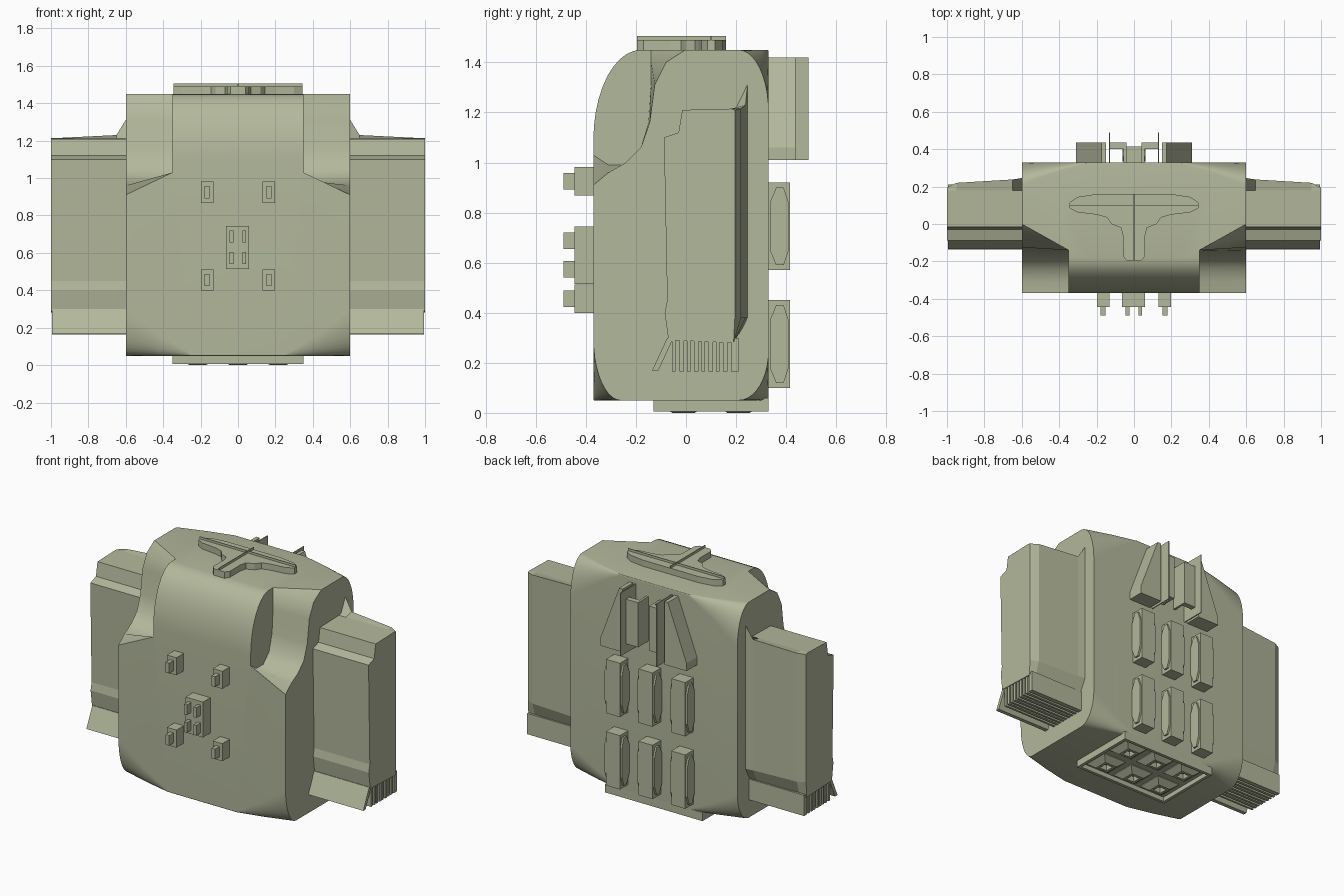
import bpy, bmesh, math
from mathutils import Vector

cube = bpy.data.objects.get("Cube")
if cube:
    bpy.data.objects.remove(cube, do_unlink=True)

olive = bpy.data.materials.new("pale_olive")
olive.use_nodes = True
COLOR = (0.45, 0.48, 0.33, 1)
olive.diffuse_color = COLOR
olive.node_tree.nodes["Principled BSDF"].inputs["Base Color"].default_value = COLOR


def loft(name, sections, axis="x"):
    """Skin a list of (position, outline) sections along an axis and cap the ends."""
    place = {"x": lambda d, a, b: (d, a, b),
             "y": lambda d, a, b: (a, d, b),
             "z": lambda d, a, b: (a, b, d)}[axis]
    bm = bmesh.new()
    rings = [[bm.verts.new(place(d, a, b)) for a, b in pts] for d, pts in sections]
    for r0, r1 in zip(rings, rings[1:]):
        for i in range(len(r0)):
            j = (i + 1) % len(r0)
            bm.faces.new((r0[i], r0[j], r1[j], r1[i]))
    bm.faces.new(rings[0])
    bm.faces.new(rings[-1])
    bmesh.ops.recalc_face_normals(bm, faces=bm.faces)
    mesh = bpy.data.meshes.new(name)
    bm.to_mesh(mesh)
    bm.free()
    mesh.materials.append(olive)
    obj = bpy.data.objects.new(name, mesh)
    bpy.context.collection.objects.link(obj)
    return obj


def rect(a0, a1, b0, b1):
    return [(a0, b0), (a1, b0), (a1, b1), (a0, b1)]


def box(name, x0, x1, y0, y1, z0, z1):
    return loft(name, [(z0, rect(x0, x1, y0, y1)), (z1, rect(x0, x1, y0, y1))], "z")


def smooth(obj, angle=30):
    bpy.ops.object.select_all(action="DESELECT")
    obj.select_set(True)
    bpy.context.view_layer.objects.active = obj
    bpy.ops.object.shade_smooth_by_angle(angle=math.radians(angle))


# Body: squarer in the middle, with corners rounded towards the sides
def body_outline(t):
    k = max(t, 0.03)
    corners = [(-0.37, 0.05, 0.11 * k, 0.25 * k, 180),
               (0.33, 0.05, 0.12 * k, 0.2 * k, 270),
               (0.33, 1.45, 0.12 * k, 0.25 * k, 0),
               (-0.37, 1.45, 0.19, 0.36, 90)]
    pts = []
    for y, z, ry, rz, start in corners:
        cy = y + math.copysign(ry, -y)
        cz = z + (rz if z < 1 else -rz)
        for i in range(11):
            a = math.radians(start + 9 * i)
            pts.append((cy + ry * math.cos(a), cz + rz * math.sin(a)))
    return pts


body = loft("body", [(x, body_outline(t)) for x, t in
                     ((-0.6, 1), (-0.42, 0.45), (-0.25, 0), (0.25, 0), (0.42, 0.45), (0.6, 1))])

# Shoulder notches
outer = [(-0.5, 0.9), (-0.37, 0.91), (-0.31, 0.96), (-0.24, 1.0), (-0.18, 1.06), (-0.145, 1.16),
         (-0.125, 1.31), (-0.08, 1.4), (0.0, 1.452), (0.0, 1.6), (-0.5, 1.6)]
inner = [(-0.5, 1.04), (-0.37, 1.03), (-0.31, 0.99), (-0.24, 0.99), (-0.18, 1.05), (-0.15, 1.16),
         (-0.14, 1.31), (-0.14, 1.4), (-0.14, 1.452), (-0.14, 1.6), (-0.5, 1.6)]
cutters = []
for s in (-1, 1):
    cutter = loft("notch_cutter", [(s * 0.35, inner), (s * 0.6, outer), (s * 0.65, outer)])
    cutter.hide_render = True
    mod = body.modifiers.new("notch", "BOOLEAN")
    mod.operation, mod.solver, mod.object = "DIFFERENCE", "EXACT", cutter
    cutters.append(cutter)
graph = bpy.context.evaluated_depsgraph_get()
carved = bpy.data.meshes.new_from_object(body.evaluated_get(graph))
body.modifiers.clear()
body.data = carved
for cutter in cutters:
    bpy.data.objects.remove(cutter, do_unlink=True)
smooth(body)


# Side thruster blocks with vents underneath
def arm_outline(back, top):
    return [(-0.07, 0.29), (-0.085, 0.4), (-0.075, 0.45), (-0.088, 1.1), (-0.03, 1.12),
            (-0.015, 1.21), (0.18, 1.215), (back, top), (back, 0.38), (0.19, 0.28)]


for s, side in ((1, "left"), (-1, "right")):
    arm = loft(side + "_thruster", [(s * x, arm_outline(b, t)) for x, b, t in
               ((0.57, 0.25, 1.36), (0.65, 0.238, 1.23), (0.95, 0.22, 1.215), (1.0, 0.195, 1.21))])
    x0, x1 = sorted((s * 0.59, s * 0.995))
    lip = [(-0.075, 0.3), (-0.05, 0.3), (-0.11, 0.17), (-0.135, 0.17)]
    loft(side + "_front_lip", [(x0, lip), (x1, lip)])
    box(side + "_rear_lip", x0, x1, 0.18, 0.21, 0.165, 0.3)
    for i in range(8):
        y = -0.055 + 0.029 * i
        box(side + "_vent_fin", x0, x1, y, y + 0.014 + 0.004 * (i % 2), 0.165, 0.3)

# Top emblem-shaped coupling with thin upright ribs
half = [(0.2, 0.16), (0.3, 0.145), (0.345, 0.115), (0.345, 0.085), (0.3, 0.062), (0.2, 0.05),
        (0.145, 0.035), (0.12, 0.0), (0.07, -0.02), (0.06, -0.06), (0.06, -0.17), (0.04, -0.195)]
tee = half + [(-x, y) for x, y in reversed(half)]
loft("top_coupling", [(1.44, tee), (1.49, tee)], "z")
box("top_cross_rib", -0.345, 0.345, 0.098, 0.102, 1.48, 1.505)
box("top_long_rib", -0.002, 0.002, -0.195, 0.16, 1.48, 1.505)

# Bottom tray: rim, floor and hollow square nozzles
box("tray_floor", -0.34, 0.34, -0.12, 0.32, 0.035, 0.06)
for s in (-1, 1):
    box("tray_side_rim", *sorted((s * 0.33, s * 0.35)), -0.13, 0.33, 0.005, 0.06)
for y in (-0.13, 0.31):
    box("tray_end_rim", -0.33, 0.33, y, y + 0.02, 0.005, 0.06)


def square(cx, cy, r):
    return rect(cx - r, cx + r, cy - r, cy + r)


for cx in (-0.215, 0, 0.215):
    for cy in (-0.01, 0.21):
        loft("bottom_nozzle", [(0.045, square(cx, cy, 0.085)), (0.03, square(cx, cy, 0.085)),
                               (0.0, square(cx, cy, 0.045)), (0.0, square(cx, cy, 0.028)),
                               (0.03, square(cx, cy, 0.02))], "z")

# Rear pods with bulging octagonal flanks
for cx in (-0.235, 0, 0.235):
    for z0 in (0.1, 0.57):
        box("rear_pod", cx - 0.05, cx + 0.05, 0.31, 0.415, z0, z0 + 0.35)
        flank = [(0.335, 0.08), (0.36, 0.02), (0.39, 0.02), (0.41, 0.08),
                 (0.41, 0.27), (0.39, 0.33), (0.36, 0.33), (0.335, 0.27)]
        flank = [(y, z0 + z) for y, z in flank]
        loft("pod_flanks", [(cx - 0.062, flank), (cx + 0.062, flank)])

# Rear upper brackets, blades and plates
for s in (-1, 1):
    wedge = [(s * x, z) for x, z in ((0.15, 1.42), (0.175, 1.42), (0.31, 1.06), (0.31, 1.01), (0.15, 1.01))]
    loft("rear_wedge", [(0.31, wedge), (0.437, wedge)], "y")
    box("rear_blade", *sorted((s * 0.127, s * 0.133)), 0.31, 0.49, 1.01, 1.42)
    box("rear_plate", *sorted((s * 0.04, s * 0.13)), 0.4, 0.435, 1.07, 1.36)
    box("rear_plate_web", *sorted((s * 0.04, s * 0.055)), 0.31, 0.435, 1.07, 1.36)


# Front studs
def nub(x, z, w):
    box("front_nub", x - w, x + w, -0.49, -0.43, z - 0.033, z + 0.033)


for x in (-0.165, 0.165):
    for z in (0.455, 0.925):
        box("front_stud", x - 0.034, x + 0.034, -0.445, -0.35, z - 0.057, z + 0.057)
        nub(x, z, 0.013)
box("front_center_block", -0.065, 0.06, -0.445, -0.35, 0.515, 0.745)
for x in (-0.035, 0.033):
    for z in (0.573, 0.688):
        nub(x, z, 0.01)
